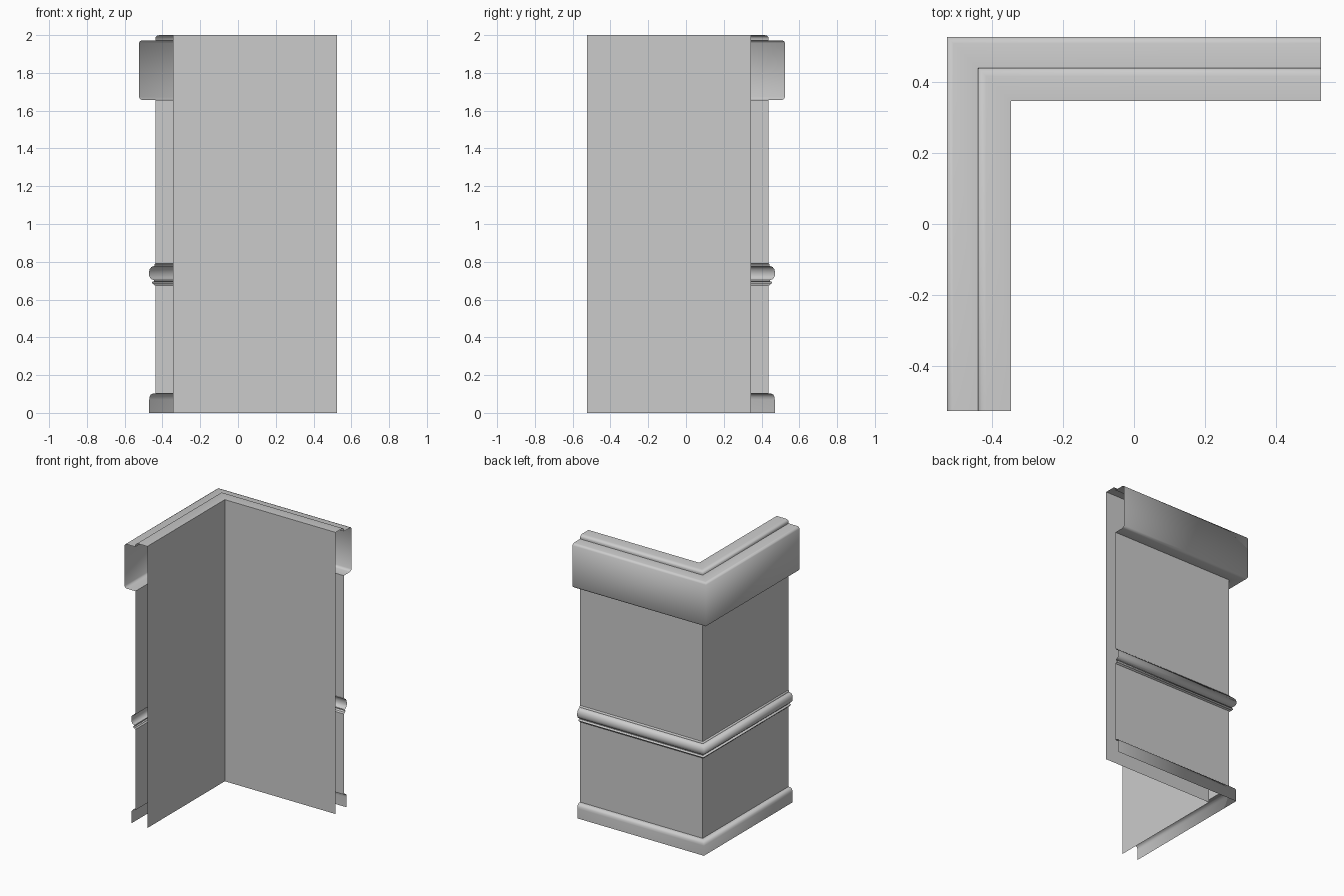
import bpy
import bmesh

cube = bpy.data.objects.get("Cube")
if cube:
    bpy.data.objects.remove(cube, do_unlink=True)

END = 0.525     # open ends of both arms
INNER = 0.345   # inner wall face
OUTER = 0.438   # outer wall face

plaster = bpy.data.materials.new("grey_plaster")
plaster.use_nodes = True
grey = (0.6, 0.6, 0.6, 1)
plaster.diffuse_color = grey
plaster.node_tree.nodes["Principled BSDF"].inputs["Base Color"].default_value = grey


def sweep(name, profile, soft_corner, sharp_rows=()):
    """Sweep an (outward offset, height) profile round the mitred corner."""
    bm = bmesh.new()
    rows = []
    for p, z in profile:
        path = [(-p, -END, z), (-p, p, z), (END, p, z)]
        rows.append([bm.verts.new(co) for co in path])
    for low, high in zip(rows, rows[1:]):
        for i in range(2):
            face = bm.faces.new((low[i], low[i + 1], high[i + 1], high[i]))
            face.smooth = True
        if not soft_corner:
            bm.edges.get((low[1], high[1])).smooth = False
    for r in sharp_rows:
        for i in range(2):
            bm.edges.get((rows[r][i], rows[r][i + 1])).smooth = False
    mesh = bpy.data.meshes.new(name)
    bm.to_mesh(mesh)
    bm.free()
    mesh.materials.append(plaster)
    obj = bpy.data.objects.new(name, mesh)
    bpy.context.collection.objects.link(obj)
    return obj


# Flat wall sheets, hollow between and open at the ends
sweep("inner_wall", [(INNER, 0), (INNER, 2)], False)
sweep("upper_outer_wall", [(OUTER, 1.657), (OUTER, 0.79)], False)
sweep("lower_outer_wall", [(OUTER, 0.675), (OUTER, 0.103)], False)

# Rounded cap ridge on top of the wall
sweep("top_ridge", [(INNER, 2), (0.415, 2), (0.428, 1.997), (0.436, 1.99),
                    (0.438, 1.982), (0.438, 1.972)], True)

# Deep crown band with eased edges
sweep("crown_band", [(0.438, 1.972), (0.508, 1.972), (0.518, 1.969), (0.525, 1.958),
                     (0.525, 1.672), (0.518, 1.661), (0.508, 1.657), (OUTER, 1.657)], True)

# Chair rail: top fillet, round bulge and lower bead
sweep("chair_rail", [(OUTER, 0.79), (0.443, 0.788), (0.443, 0.778), (0.458, 0.773),
                     (0.467, 0.762), (0.471, 0.746), (0.471, 0.728), (0.465, 0.714),
                     (0.455, 0.706), (0.445, 0.704), (0.445, 0.696), (0.455, 0.694),
                     (0.456, 0.686), (0.447, 0.683), (0.445, 0.676), (OUTER, 0.675)],
      True, (2, 9, 10, 13))

# Baseboard with a rounded upper edge
sweep("baseboard", [(OUTER, 0.103), (0.452, 0.102), (0.462, 0.097), (0.469, 0.084),
                    (0.47, 0.07), (0.47, 0)], True)
